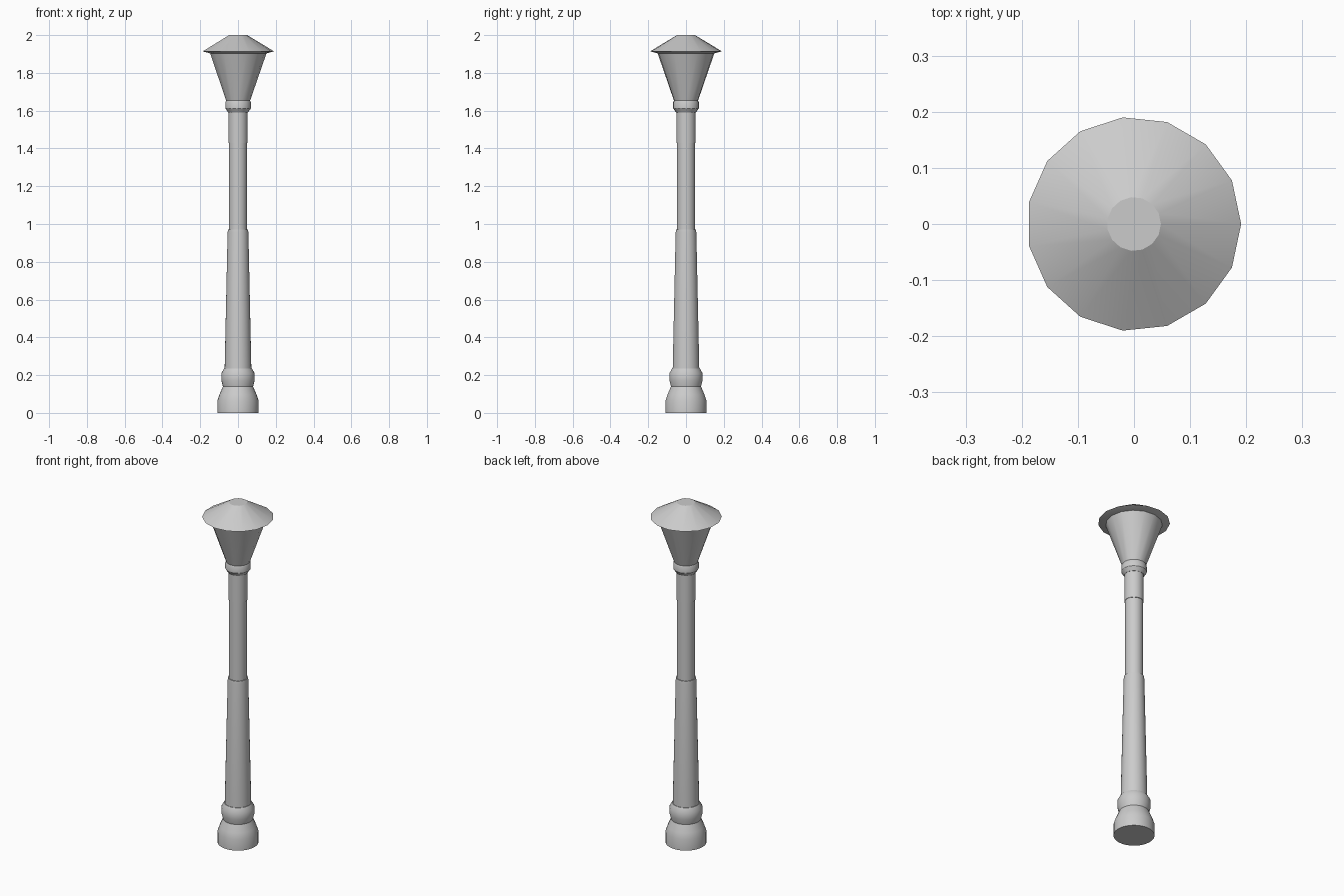
import bpy, bmesh, math

cube = bpy.data.objects.get("Cube")
if cube:
    bpy.data.objects.remove(cube, do_unlink=True)

metal = bpy.data.materials.new("grey_metal")
metal.use_nodes = True
grey = (0.6, 0.6, 0.6, 1)
metal.diffuse_color = grey
metal.node_tree.nodes["Principled BSDF"].inputs["Base Color"].default_value = grey


def lathe(name, profile, sides, sharp=30):
    """Spin (radius, height) points into a closed solid, listed bottom to top."""
    bm = bmesh.new()
    rings = []
    for r, z in profile:
        rings.append([bm.verts.new((r * math.cos(i * math.tau / sides),
                                    r * math.sin(i * math.tau / sides), z))
                      for i in range(sides)])
    for low, high in zip(rings, rings[1:]):
        for i in range(sides):
            j = (i + 1) % sides
            bm.faces.new((low[i], low[j], high[j], high[i]))
    bm.faces.new(rings[0][::-1])
    bm.faces.new(rings[-1])
    mesh = bpy.data.meshes.new(name)
    bm.to_mesh(mesh)
    bm.free()
    mesh.materials.append(metal)
    obj = bpy.data.objects.new(name, mesh)
    bpy.context.collection.objects.link(obj)
    bpy.ops.object.select_all(action='DESELECT')
    obj.select_set(True)
    bpy.context.view_layer.objects.active = obj
    bpy.ops.object.shade_smooth_by_angle(angle=math.radians(sharp))
    return obj


# Flared foot with its rounded ring
lathe("base", [(0.109, 0), (0.109, 0.065), (0.098, 0.098), (0.08, 0.14),
               (0.088, 0.172), (0.088, 0.21), (0.074, 0.235)], 30)
# Tapered lower post, slim upper post and the sleeve under the lamp
lathe("lower_post", [(0.071, 0.22), (0.055, 0.955), (0.053, 0.97)], 30)
lathe("upper_post", [(0.048, 0.95), (0.048, 1.44)], 30)
lathe("sleeve", [(0.051, 1.43), (0.051, 1.6)], 30)
# Lamp collar, funnel shade and faceted cap
lathe("lamp_collar", [(0.053, 1.59), (0.068, 1.612), (0.068, 1.645), (0.063, 1.655)], 15)
lathe("lamp_shade", [(0.063, 1.65), (0.153, 1.91)], 15)
lathe("cap", [(0.15, 1.903), (0.191, 1.914), (0.048, 2.0)], 15)
